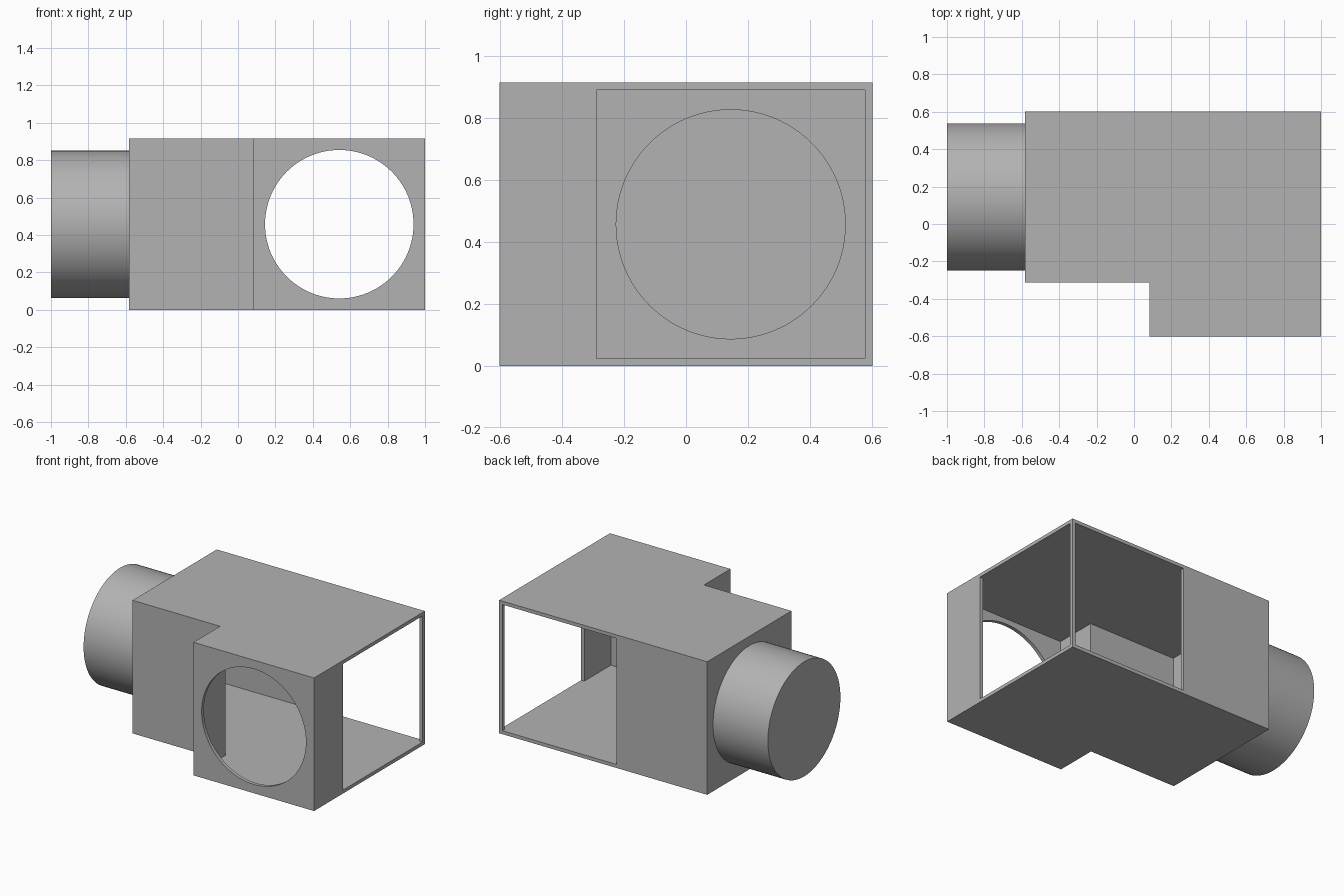
import bpy, bmesh, math
from mathutils import Matrix

cube = bpy.data.objects.get("Cube")
if cube:
    bpy.data.objects.remove(cube, do_unlink=True)

# Main dimensions
T = 0.024                              # wall thickness
H = 0.915                              # body height, also the square side
X0, XS, X1 = -0.583, 0.083, 1.0        # pipe-side wall, step, far wall
Y0, YS, Y1 = -0.602, -0.313, 0.602     # front, step, back
CX, CY, CZ = (XS + X1) / 2, (YS + Y1) / 2, H / 2
R = 0.394                              # pipe radius

grey = bpy.data.materials.new("light grey")
grey.use_nodes = True
colour = (0.45, 0.45, 0.45, 1)
grey.diffuse_color = colour
grey.node_tree.nodes["Principled BSDF"].inputs["Base Color"].default_value = colour


def finish(name, bm):
    bmesh.ops.recalc_face_normals(bm, faces=bm.faces)
    mesh = bpy.data.meshes.new(name)
    bm.to_mesh(mesh)
    bm.free()
    mesh.materials.append(grey)
    obj = bpy.data.objects.new(name, mesh)
    bpy.context.collection.objects.link(obj)
    return obj


def prism(name, outline, z0, z1):
    bm = bmesh.new()
    face = bm.faces.new([bm.verts.new((x, y, z0)) for x, y in outline])
    top = bmesh.ops.extrude_face_region(bm, geom=[face])["geom"]
    verts = [v for v in top if isinstance(v, bmesh.types.BMVert)]
    bmesh.ops.translate(bm, verts=verts, vec=(0, 0, z1 - z0))
    return finish(name, bm)


def elbow(name, inset):
    a = inset
    return prism(name, [(X0 + a, YS + a), (XS + a, YS + a), (XS + a, Y0 + a),
                        (X1 - a, Y0 + a), (X1 - a, Y1 - a), (X0 + a, Y1 - a)], a, H - a)


def block(name, x0, x1, y0, y1):
    return prism(name, [(x0, y0), (x1, y0), (x1, y1), (x0, y1)], T, H - T)


def cylinder(name, radius, centre, depth, axis):
    bm = bmesh.new()
    turn = Matrix.Rotation(math.pi / 2, 4, "Y" if axis == "X" else "X")
    bmesh.ops.create_cone(bm, cap_ends=True, segments=96, radius1=radius, radius2=radius,
                          depth=depth, matrix=Matrix.Translation(centre) @ turn)
    return finish(name, bm)


def combine(target, tool, operation):
    mod = target.modifiers.new(operation.lower(), "BOOLEAN")
    mod.operation, mod.solver, mod.object = operation, "EXACT", tool
    bpy.context.view_layer.objects.active = target
    bpy.ops.object.modifier_apply(modifier=mod.name)
    bpy.data.objects.remove(tool, do_unlink=True)


# L-shaped housing with the closed pipe on its side
housing = elbow("housing", 0)
pipe_end = X0 + 0.01
combine(housing, cylinder("pipe", R, ((pipe_end - 1) / 2, CY, CZ), pipe_end + 1, "X"), "UNION")

# Hollow interior of housing and pipe
combine(housing, elbow("cavity", T), "DIFFERENCE")
bore_start, bore_end = T - 1, X0 + 2 * T
combine(housing, cylinder("bore", R - T, ((bore_start + bore_end) / 2, CY, CZ),
                          bore_end - bore_start, "X"), "DIFFERENCE")

# Square openings on the side and back, round opening on the front
combine(housing, block("side_opening", X1 - 2 * T, X1 + T, YS + T, Y1 - T), "DIFFERENCE")
combine(housing, block("back_opening", XS + T, X1 - T, Y1 - 2 * T, Y1 + T), "DIFFERENCE")
combine(housing, cylinder("front_opening", R + 0.003, (CX, Y0, CZ), 4 * T, "Y"), "DIFFERENCE")

# Smooth round surfaces, sharp corners
bpy.ops.object.select_all(action="DESELECT")
housing.select_set(True)
bpy.context.view_layer.objects.active = housing
bpy.ops.object.shade_smooth_by_angle(angle=math.radians(30))
